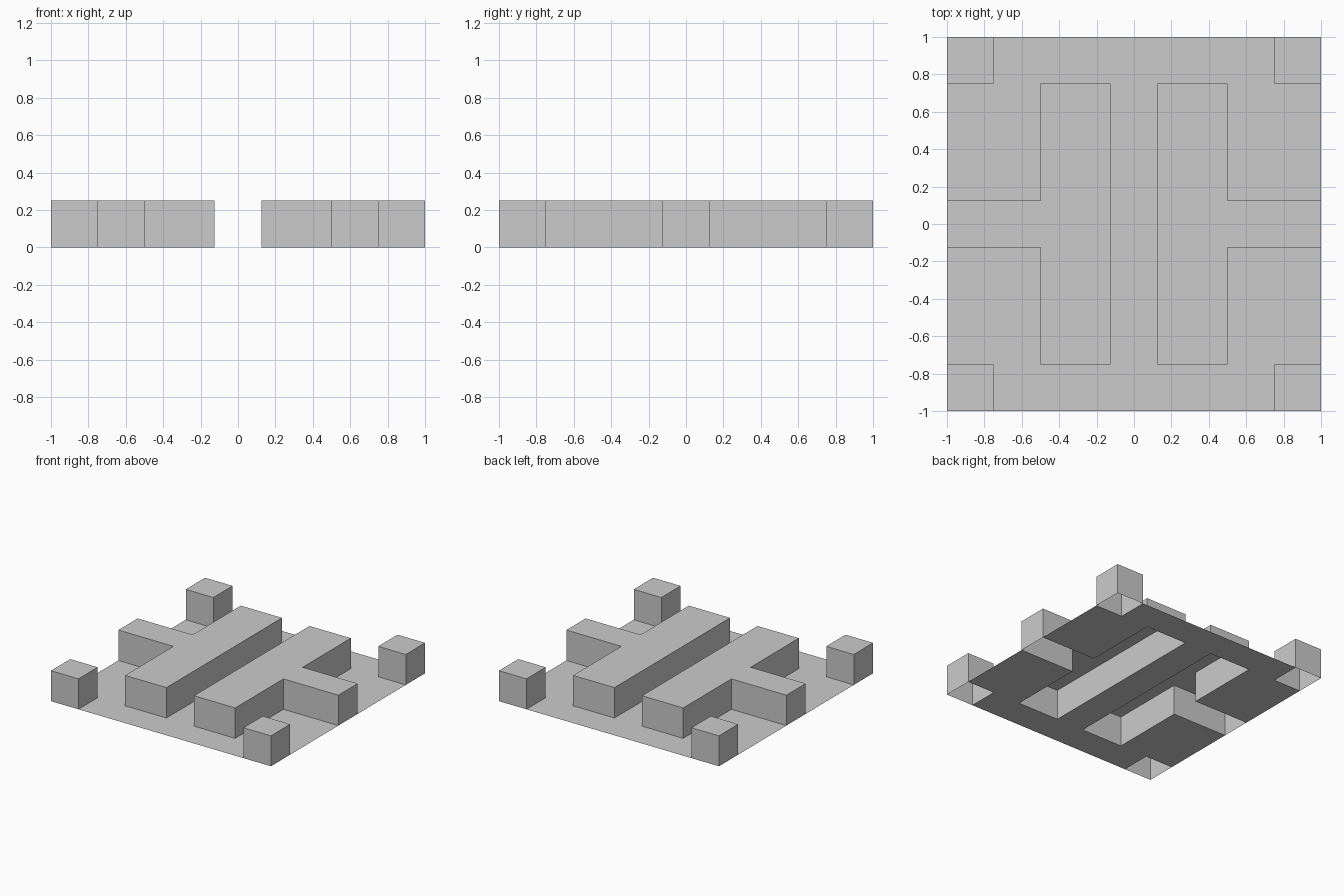
import bpy

if "Cube" in bpy.data.objects:
    bpy.data.objects.remove(bpy.data.objects["Cube"])

H = 0.25  # height of the raised blocks


def make_object(name, verts, faces):
    mesh = bpy.data.meshes.new(name)
    mesh.from_pydata(verts, [], faces)
    mesh.update()
    obj = bpy.data.objects.new(name, mesh)
    bpy.context.collection.objects.link(obj)
    return obj


def raised_block(name, outline):
    """Walls and top over a counter-clockwise outline, open underneath."""
    n = len(outline)
    verts = [(x, y, z) for z in (0, H) for x, y in outline]
    walls = [(i, (i + 1) % n, (i + 1) % n + n, i + n) for i in range(n)]
    return make_object(name, verts, walls + [tuple(range(n, 2 * n))])


# Floor sheet: one quadrant of its outline, mirrored to all four
q = [(.75, 1), (.75, .75), (1, .75), (1, .125),
     (.5, .125), (.5, .75), (.125, .75)]
outline = (q + [(x, -y) for x, y in reversed(q)]
           + [(-x, -y) for x, y in q] + [(-x, y) for x, y in reversed(q)])
outline.reverse()
make_object("floor_sheet", [(x, y, 0) for x, y in outline],
            [tuple(range(len(outline)))])

# Two T-shaped blocks, stems pointing outwards
tee = [(.125, -.75), (.5, -.75), (.5, -.125), (1, -.125),
       (1, .125), (.5, .125), (.5, .75), (.125, .75)]
for side, s in (("right", 1), ("left", -1)):
    raised_block(f"tee_block_{side}", [(x * s, y * s) for x, y in tee])

# Corner posts
for xn, cx in (("left", -.875), ("right", .875)):
    for yn, cy in (("front", -.875), ("back", .875)):
        raised_block(f"corner_post_{yn}_{xn}",
                     [(cx + dx * .125, cy + dy * .125)
                      for dx, dy in ((-1, -1), (1, -1), (1, 1), (-1, 1))])
